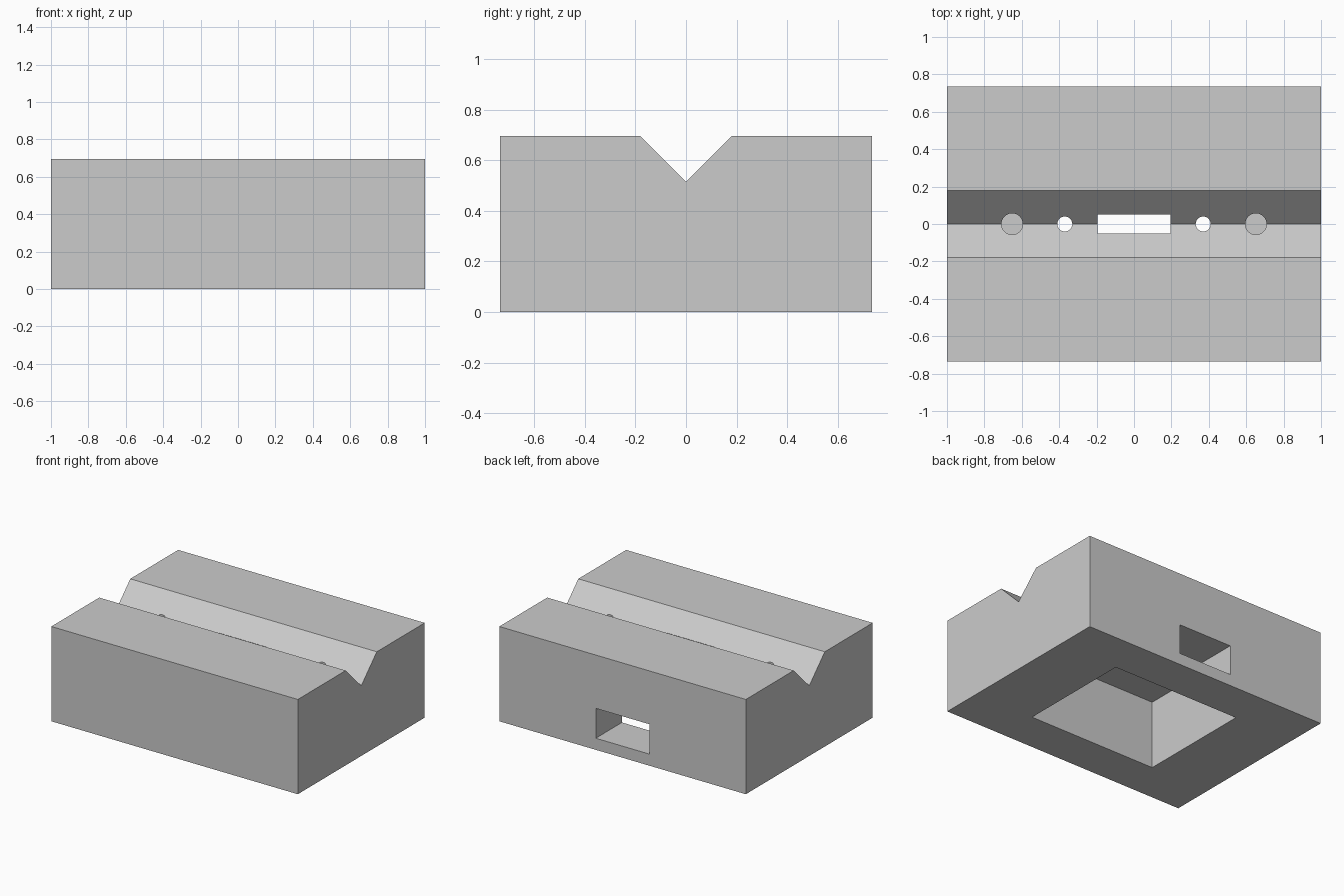
import bpy
import bmesh
from mathutils import Matrix, Vector

default = bpy.data.objects.get("Cube")
if default:
    bpy.data.objects.remove(default, do_unlink=True)

HALF_X, HALF_Y, TOP = 1.0, 0.735, 0.695
GROOVE, GROOVE_Z = 0.18, 0.515

grey = bpy.data.materials.new("plain grey")
grey.use_nodes = True
colour = (0.6, 0.6, 0.6, 1)
grey.diffuse_color = colour
grey.node_tree.nodes["Principled BSDF"].inputs["Base Color"].default_value = colour


def add_object(name, bm):
    bmesh.ops.recalc_face_normals(bm, faces=bm.faces)
    mesh = bpy.data.meshes.new(name)
    bm.to_mesh(mesh)
    bm.free()
    mesh.materials.append(grey)
    obj = bpy.data.objects.new(name, mesh)
    bpy.context.collection.objects.link(obj)
    return obj


def box(name, low, high):
    low, high = Vector(low), Vector(high)
    bm = bmesh.new()
    matrix = Matrix.Translation((low + high) / 2) @ Matrix.Diagonal((*(high - low), 1))
    bmesh.ops.create_cube(bm, size=1, matrix=matrix)
    return add_object(name, bm)


def drill(name, x, radius, low, high):
    bm = bmesh.new()
    bmesh.ops.create_cone(bm, cap_ends=True, segments=48, radius1=radius, radius2=radius,
                          depth=high - low, matrix=Matrix.Translation((x, 0, (low + high) / 2)))
    return add_object(name, bm)


def cut(target, cutter):
    mod = target.modifiers.new(cutter.name, 'BOOLEAN')
    mod.operation, mod.solver, mod.object = 'DIFFERENCE', 'EXACT', cutter
    bpy.context.view_layer.objects.active = target
    bpy.ops.object.modifier_apply(modifier=mod.name)
    bpy.data.objects.remove(cutter, do_unlink=True)


# Block: end profile with a V groove, extruded along x
profile = [(-HALF_Y, 0), (HALF_Y, 0), (HALF_Y, TOP), (GROOVE, TOP),
           (0, GROOVE_Z), (-GROOVE, TOP), (-HALF_Y, TOP)]
bm = bmesh.new()
face = bm.faces.new([bm.verts.new((-HALF_X, y, z)) for y, z in profile])
ends = bmesh.ops.extrude_face_region(bm, geom=[face])["geom"]
bmesh.ops.translate(bm, vec=(2 * HALF_X, 0, 0),
                    verts=[v for v in ends if isinstance(v, bmesh.types.BMVert)])
block = add_object("grooved_block", bm)

# Hollow underside, opening in the back wall and slot in the groove
cut(block, box("underside_cavity", (-0.52, -0.432, -0.1), (0.52, 0.432, 0.5)))
cut(block, box("back_opening", (-0.217, 0.3, 0.085), (0.217, 0.9, 0.304)))
cut(block, box("groove_slot", (-0.195, -0.05, 0.4), (0.195, 0.05, 0.8)))

# Small holes into the cavity, larger blind holes outside it
for side in (-1, 1):
    cut(block, drill("through_hole", side * 0.37, 0.04, 0.4, 0.8))
    cut(block, drill("blind_hole", side * 0.652, 0.057, 0.35, 0.8))

# Smooth hole walls, sharp edges everywhere else
bpy.ops.object.select_all(action='DESELECT')
block.select_set(True)
bpy.context.view_layer.objects.active = block
bpy.ops.object.shade_smooth_by_angle()
